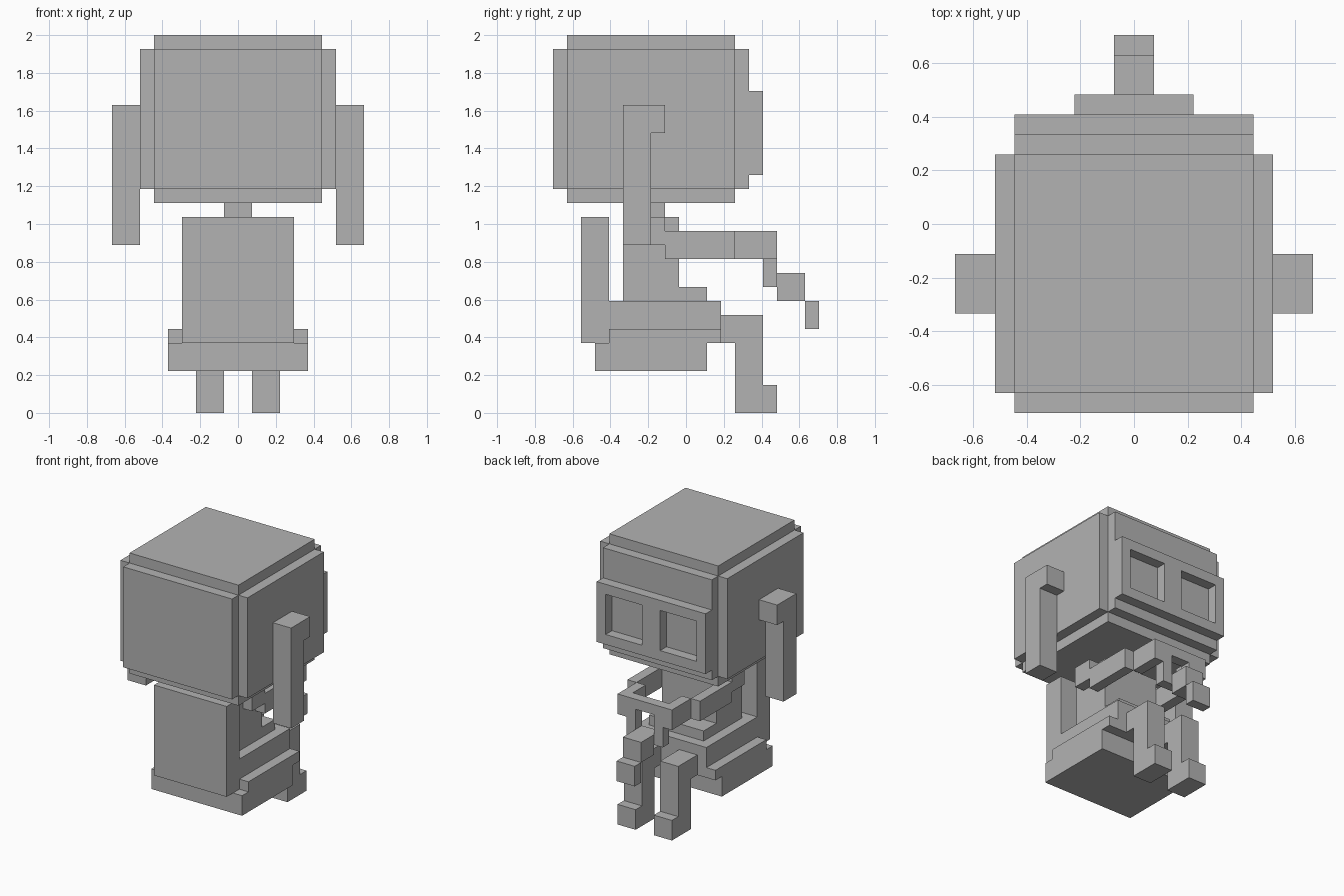
import bpy, bmesh
from mathutils import Matrix, Vector

if "Cube" in bpy.data.objects:
    bpy.data.objects.remove(bpy.data.objects["Cube"])

U = 2 / 27  # one block of the voxel grid

grey = bpy.data.materials.new("plain grey")
grey.diffuse_color = (0.45, 0.45, 0.45, 1)
grey.use_nodes = True
grey.node_tree.nodes["Principled BSDF"].inputs["Base Color"].default_value = grey.diffuse_color


def part(name, boxes, mirror=False):
    """Object made from boxes (x0, x1, y0, y1, z0, z1) in block units."""
    bm = bmesh.new()
    for x0, x1, y0, y1, z0, z1 in boxes:
        size = Vector((x1 - x0, y1 - y0, z1 - z0)) * U
        mid = Vector((x0 + x1, y0 + y1, z0 + z1)) * (U / 2)
        bmesh.ops.create_cube(bm, size=1, matrix=Matrix.Translation(mid) @ Matrix.Diagonal((*size, 1)))
    mesh = bpy.data.meshes.new(name)
    bm.to_mesh(mesh)
    bm.free()
    mesh.materials.append(grey)
    ob = bpy.data.objects.new(name, mesh)
    bpy.context.collection.objects.link(ob)
    if mirror:
        ob.modifiers.new("mirror", 'MIRROR').use_axis = (True, False, False)
    return ob


# Head: cube with stepped edges
part("head", [
    (-6, 6, -8.5, 3.5, 15, 27),
    (-7, 7, -8.5, 3.5, 16, 26),
    (-6, 6, -9.5, 4.5, 16, 26),
])

# Face frame with two square eye windows
part("eye_frame", [
    (-6, 6, 4.5, 5.5, 22, 23),
    (-6, 6, 4.5, 5.5, 17, 18),
    (-6, -5, 4.5, 5.5, 18, 22),
    (-1, 1, 4.5, 5.5, 18, 22),
    (5, 6, 4.5, 5.5, 18, 22),
])

# Hanging ears on both sides
part("ear", [
    (7, 9, -4.5, -2.5, 12, 20),
    (7, 9, -4.5, -1.5, 20, 22),
], mirror=True)

# Neck and torso
part("neck", [(-1, 1, -3.5, -1.5, 14, 15)])
part("torso", [
    (-3, 3, -4.5, -0.5, 9, 14),
    (-3, 3, -4.5, 1.5, 8, 9),
])

# Arms reaching forward, hands turned inwards
part("arm", [
    (3, 4, -3.5, -1.5, 12, 14),
    (3, 4, -1.5, 3.5, 11, 13),
], mirror=True)
part("hand", [(2, 3, 3.5, 6.5, 11, 13)], mirror=True)

# Held loop with hanging blocks
part("held_loop", [
    (-2, 2, 5.5, 6.5, 12, 13),
    (-2, -1, 5.5, 6.5, 9, 12),
    (1, 2, 5.5, 6.5, 9, 12),
    (-1, 1, 5.5, 6.5, 9, 10),
])
part("hanging_block", [(-1, 1, 6.5, 8.5, 8, 10)])
part("hanging_tip", [(-1, 1, 8.5, 9.5, 6, 8)])

# Chair
part("chair_back", [(-4, 4, -7.5, -5.5, 5, 14)])
part("chair_seat", [
    (-5, 5, -6.5, 1.5, 3, 5),
    (-5, 5, -5.5, 2.5, 5, 6),
    (-4, 4, -5.5, 2.5, 6, 8),
])

# Legs and feet
part("leg", [
    (1, 3, 2.5, 5.5, 5, 7),
    (1, 3, 3.5, 5.5, 0, 5),
], mirror=True)
part("foot", [(1, 3, 5.5, 6.5, 0, 2)], mirror=True)
